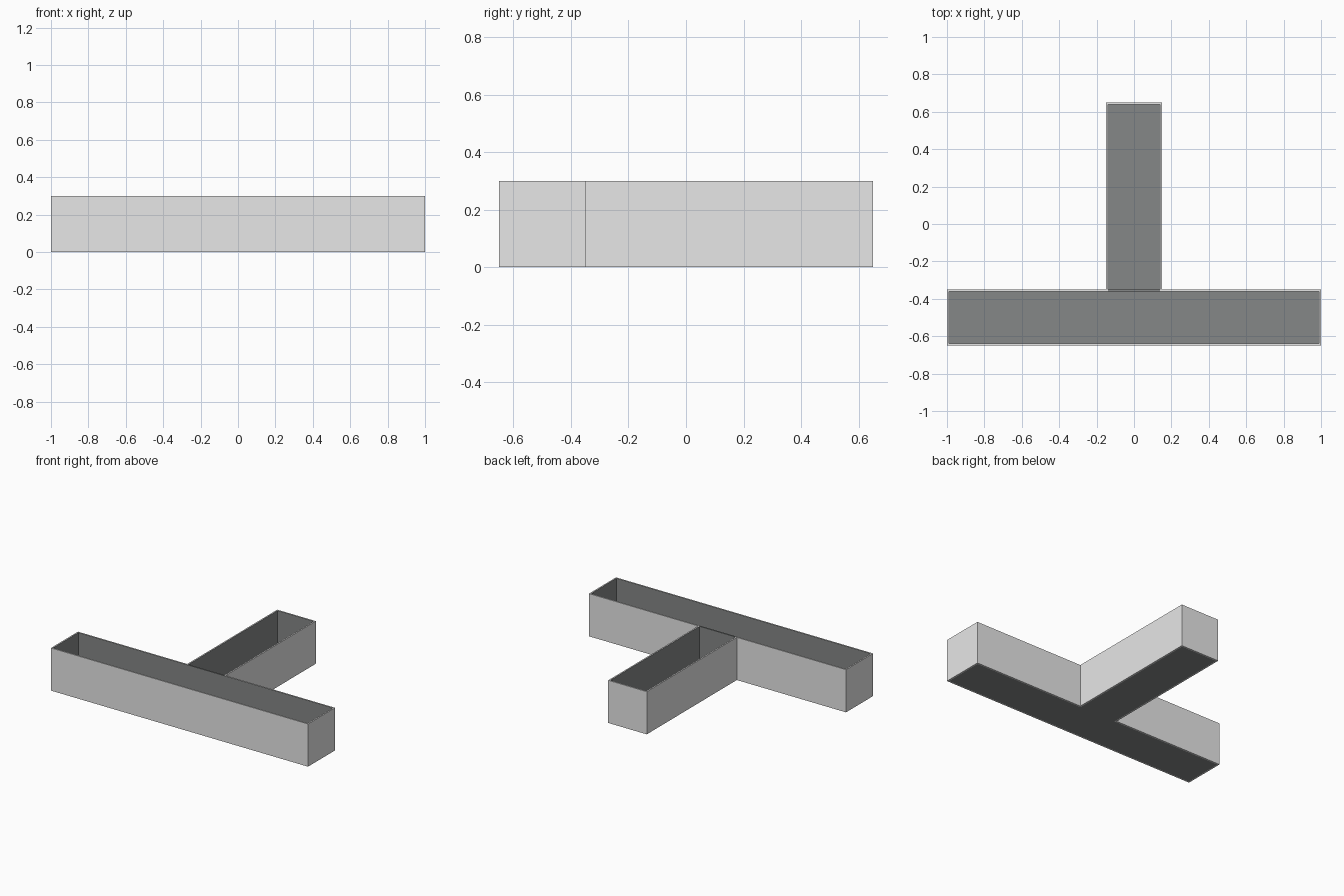
import bpy, bmesh
from mathutils import Vector

if "Cube" in bpy.data.objects:
    bpy.data.objects.remove(bpy.data.objects["Cube"])

T = 0.01   # panel thickness
H = 0.3    # wall height


def material(name, rgb):
    m = bpy.data.materials.new(name)
    m.diffuse_color = (*rgb, 1)
    m.use_nodes = True
    m.node_tree.nodes["Principled BSDF"].inputs["Base Color"].default_value = m.diffuse_color
    return m


LIGHT = material("light grey outside", (0.8, 0.8, 0.8))
DARK = material("dark grey lining", (0.235, 0.245, 0.243))


def panel(name, x, y, z, inner=None, dark=False):
    """Box from ranges; the face pointing along 'inner' gets the lining colour."""
    bm = bmesh.new()
    bmesh.ops.create_cube(bm, size=1)
    for v in bm.verts:
        v.co = Vector([(a + b) / 2 + c * (b - a) for c, (a, b) in zip(v.co, (x, y, z))])
    bm.normal_update()
    for f in bm.faces:
        f.material_index = int(dark or (inner is not None and f.normal.dot(Vector(inner)) > 0.9))
    me = bpy.data.meshes.new(name)
    bm.to_mesh(me)
    bm.free()
    me.materials.append(LIGHT)
    me.materials.append(DARK)
    ob = bpy.data.objects.new(name, me)
    bpy.context.collection.objects.link(ob)
    return ob


Z = (0, H)

# Long trough
panel("bar_front_wall", (-1, 1), (-0.65, -0.65 + T), Z, (0, 1, 0))
panel("bar_floor", (-1 + T, 1 - T), (-0.65 + T, -0.35 - T), (0, T), dark=True)

# Stem trough
panel("stem_end_wall", (-0.15, 0.15), (0.65 - T, 0.65), Z, (0, -1, 0))
panel("stem_floor", (-0.15 + T, 0.15 - T), (-0.35, 0.65 - T), (0, T), dark=True)

# Lining-coloured divider between the troughs
panel("divider", (-0.15 + T, 0.15 - T), (-0.35 - T, -0.35), Z, dark=True)

# Mirrored walls on both sides
for s, side in ((-1, "left"), (1, "right")):
    def span(a, b):
        return tuple(sorted((s * a, s * b)))
    panel(side + "_bar_end_wall", span(1 - T, 1), (-0.65 + T, -0.35), Z, (-s, 0, 0))
    panel(side + "_bar_back_wall", span(0.15 - T, 1 - T), (-0.35 - T, -0.35), Z, (0, -1, 0))
    panel(side + "_stem_wall", span(0.15 - T, 0.15), (-0.35, 0.65 - T), Z, (-s, 0, 0))
